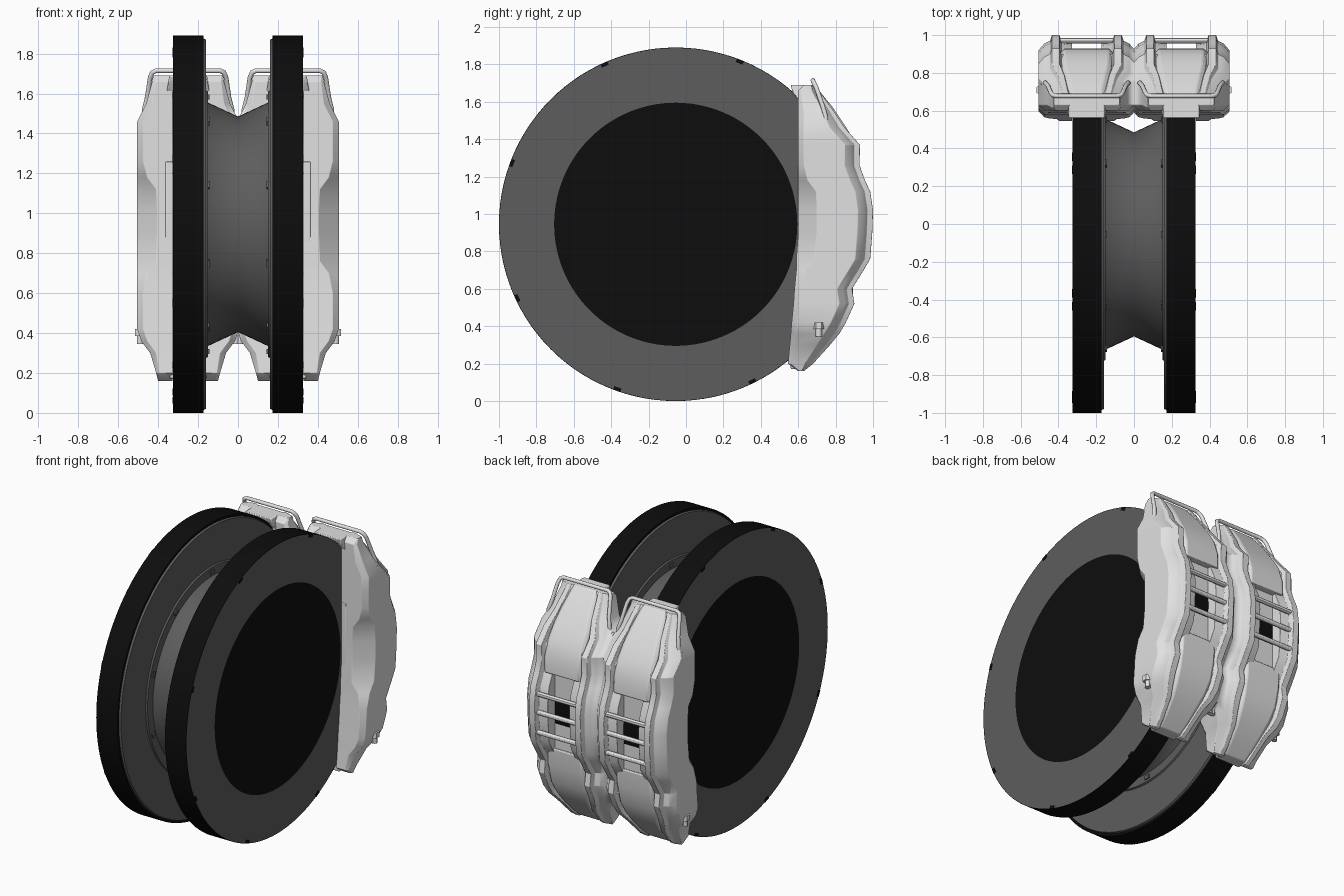
import bpy, bmesh, math
from mathutils import Matrix, Vector

if "Cube" in bpy.data.objects:
    bpy.data.objects.remove(bpy.data.objects["Cube"])

CY, CZ = -0.055, 0.945      # rotor axis
CX = 0.25                   # centre of one caliper


def material(name, v):
    m = bpy.data.materials.new(name)
    m.diffuse_color = (v, v, v, 1)
    m.use_nodes = True
    m.node_tree.nodes["Principled BSDF"].inputs["Base Color"].default_value = m.diffuse_color
    return m


STEEL = material("light grey metal", 0.75)
GREY = material("dark grey rotor", 0.11)
BLACK = material("black", 0.004)


def loft(bm, rings, caps=True):
    vs = [[bm.verts.new(p) for p in r] for r in rings]
    n = len(vs[0])
    for a, b in zip(vs, vs[1:]):
        for i in range(n):
            j = (i + 1) % n
            bm.faces.new((a[i], a[j], b[j], b[i]))
    if caps:
        bm.faces.new(vs[0])
        bm.faces.new(vs[-1])


def finish(bm, name, mat, bevel=0.0, clip=False, angle=30):
    bmesh.ops.recalc_face_normals(bm, faces=bm.faces)
    if clip:  # trim at the centre plane before mirroring
        bmesh.ops.bisect_plane(bm, geom=bm.verts[:] + bm.edges[:] + bm.faces[:],
                               plane_co=(0, 0, 0), plane_no=(1, 0, 0), clear_inner=True)
    me = bpy.data.meshes.new(name)
    bm.to_mesh(me)
    bm.free()
    me.materials.append(mat)
    ob = bpy.data.objects.new(name, me)
    bpy.context.collection.objects.link(ob)
    bpy.context.view_layer.objects.active = ob
    for o in bpy.context.selected_objects:
        o.select_set(False)
    ob.select_set(True)
    bpy.ops.object.shade_smooth_by_angle(angle=math.radians(angle))
    if bevel:
        b = ob.modifiers.new("bevel", 'BEVEL')
        b.width, b.segments, b.angle_limit = bevel, 2, math.radians(28)
    ob.modifiers.new("mirror", 'MIRROR')
    return ob


def lathe(name, mat, profile, caps=False):
    bm = bmesh.new()
    n = 112
    loft(bm, [[(x, CY + r * math.cos(2 * math.pi * i / n), CZ + r * math.sin(2 * math.pi * i / n))
               for i in range(n)] for x, r in profile], caps)
    return finish(bm, name, mat)


def add_box(bm, lo, hi, rot=None):
    lo, hi = Vector(lo), Vector(hi)
    m = Matrix.Translation((lo + hi) / 2) @ Matrix.Diagonal((*(hi - lo), 1))
    bmesh.ops.create_cube(bm, size=1, matrix=(rot @ m) if rot else m)


def add_rod(bm, a, b, r, seg=12):
    a, b = Vector(a), Vector(b)
    m = Matrix.Translation((a + b) / 2) @ (b - a).to_track_quat('Z', 'Y').to_matrix().to_4x4()
    bmesh.ops.create_cone(bm, cap_ends=True, segments=seg, radius1=r, radius2=r,
                          depth=(b - a).length, matrix=m)


def around(deg):
    return Matrix.Translation((0, CY, CZ)) @ Matrix.Rotation(math.radians(deg), 4, 'X')


# Rotor: black band, grey friction faces, black centre, conical hat
lathe("rotor_band", BLACK, [(0.172, 0.93), (0.172, 0.945), (0.325, 0.945), (0.325, 0.942)])
lathe("rotor_outer_face", GREY, [(0.325, 0.942), (0.325, 0.65)])
lathe("rotor_inner_face", GREY, [(0.172, 0.93), (0.16, 0.925), (0.16, 0.67), (0.15, 0.665), (0.15, 0.61)])
lathe("rotor_centre", BLACK, [(0.31, 0.65), (0.325, 0.65)], True)
lathe("hat_cone", GREY, [(0, 0.54), (0.15, 0.61)])

# Small black marks on the rotor edge and bolts around the hat
bm = bmesh.new()
for k in range(8):
    add_box(bm, (0.32, 0.925, -0.02), (0.327, 0.945, 0.02), around(23 + 45.5 * k))
finish(bm, "rotor_edge_marks", BLACK)
bm = bmesh.new()
for k in range(10):
    add_box(bm, (0.143, 0.625, -0.018), (0.155, 0.65, 0.018), around(18 + 36 * k))
finish(bm, "hat_bolts", GREY)

# Caliper side walls: height, inner y, outer y, half width, front chamfer
STATIONS = [(.16, .60, .63, .15, .008), (.20, .545, .68, .16, .015), (.30, .555, .77, .19, .03),
            (.36, .56, .82, .235, .03), (.42, .565, .855, .255, .03), (.52, .575, .90, .255, .03),
            (.60, .58, .888, .255, .03), (.70, .59, .95, .255, .05), (.76, .59, .985, .255, .095),
            (.90, .60, .996, .255, .10), (1.02, .60, 1.0, .255, .10), (1.12, .60, .985, .255, .095),
            (1.18, .60, .957, .255, .05), (1.26, .60, .928, .255, .03), (1.37, .60, .93, .255, .03),
            (1.46, .60, .85, .255, .03), (1.55, .60, .79, .21, .03), (1.66, .60, .71, .18, .015),
            (1.69, .63, .69, .175, .008)]


def wall_section(yi, yo, w, c):
    s, t, a = w / .255, min(1, (yo - yi) / .25), .078
    return [(a, yi), (w - c, yi), (w, yi + c), (w, yo - .08 * t), (w - .03, yo - .045 * t),
            (.195 * s, yo - .03 * t), (.185 * s, yo), (.145 * s, yo),
            (.135 * s, yo - .03 * t), (a, yo - .04 * t)]


bm = bmesh.new()
for sgn in (1, -1):
    loft(bm, [[(CX + sgn * u, y, z) for u, y in wall_section(yi, yo, w, c)]
              for z, yi, yo, w, c in STATIONS])
finish(bm, "caliper_walls", STEEL, 0.008, True)

# Smooth bridge covers at both ends: height, outer y, half width
LOWER = [(.17, .635, .09), (.23, .70, .10), (.30, .765, .11), (.38, .825, .125),
         (.46, .865, .135), (.58, .892, .138), (.70, .90, .138)]
UPPER = [(1.20, .93, .138), (1.30, .927, .138), (1.40, .895, .135), (1.48, .845, .13),
         (1.57, .785, .115), (1.65, .72, .10), (1.69, .685, .095)]
bm = bmesh.new()
for st in (LOWER, UPPER):
    loft(bm, [[(CX + u, y, z) for u, y in ((-h, max(.56, yo - .15)), (h, max(.56, yo - .15)),
              (h, yo - .02), (h - .02, yo), (-h + .02, yo), (-h, yo - .02))]
              for z, yo, h in st])
finish(bm, "bridge_covers", STEEL, 0.006, True)

# Brake pads and the pad plate seen through the window
bm = bmesh.new()
for sgn in (1, -1):
    add_box(bm, (CX + sgn * .095 - .018, .597, .62), (CX + sgn * .095 + .018, .88, 1.26))
add_box(bm, (CX - .14, .80, .66), (CX + .14, .886, 1.24))
finish(bm, "brake_pads", STEEL, 0.004)

# Cross bars over the window
bm = bmesh.new()
for z in (.82, .95, 1.07):
    add_rod(bm, (CX - .15, .97, z), (CX + .15, .97, z), .015)
finish(bm, "window_bars", STEEL)

# Nuts and bleed screws
bm = bmesh.new()
for sgn in (1, -1):
    x = CX + sgn * .222
    add_rod(bm, (x, .74, 1.43), (x, .74, 1.455), .03, 6)
    add_rod(bm, (x, .74, 1.455), (x, .74, 1.49), .02)
    x = CX + sgn * .24
    add_rod(bm, (x, .71, .42), (x, .71, .385), .03, 6)
    add_rod(bm, (x, .71, .40), (x, .71, .345), .017)
finish(bm, "nuts_and_bleeders", STEEL, 0, True)

# Crossover fluid pipe on each caliper
half = [(.222, .74, 1.44), (.22, .748, 1.52), (.205, .73, 1.58), (.19, .695, 1.68),
        (.18, .682, 1.705), (.16, .678, 1.715)]
for side, label in ((1, "right"), (-1, "left")):
    pts = [(CX + u, y, z) for u, y, z in half] + [(CX - u, y, z) for u, y, z in reversed(half)]
    cu = bpy.data.curves.new("fluid_pipe_" + label, 'CURVE')
    cu.dimensions = '3D'
    cu.bevel_depth, cu.bevel_resolution = 0.012, 3
    sp = cu.splines.new('POLY')
    sp.points.add(len(pts) - 1)
    for p, (x, y, z) in zip(sp.points, pts):
        p.co = (side * x, y, z, 1)
    sp.use_smooth = True
    cu.materials.append(STEEL)
    bpy.context.collection.objects.link(bpy.data.objects.new("fluid_pipe_" + label, cu))
